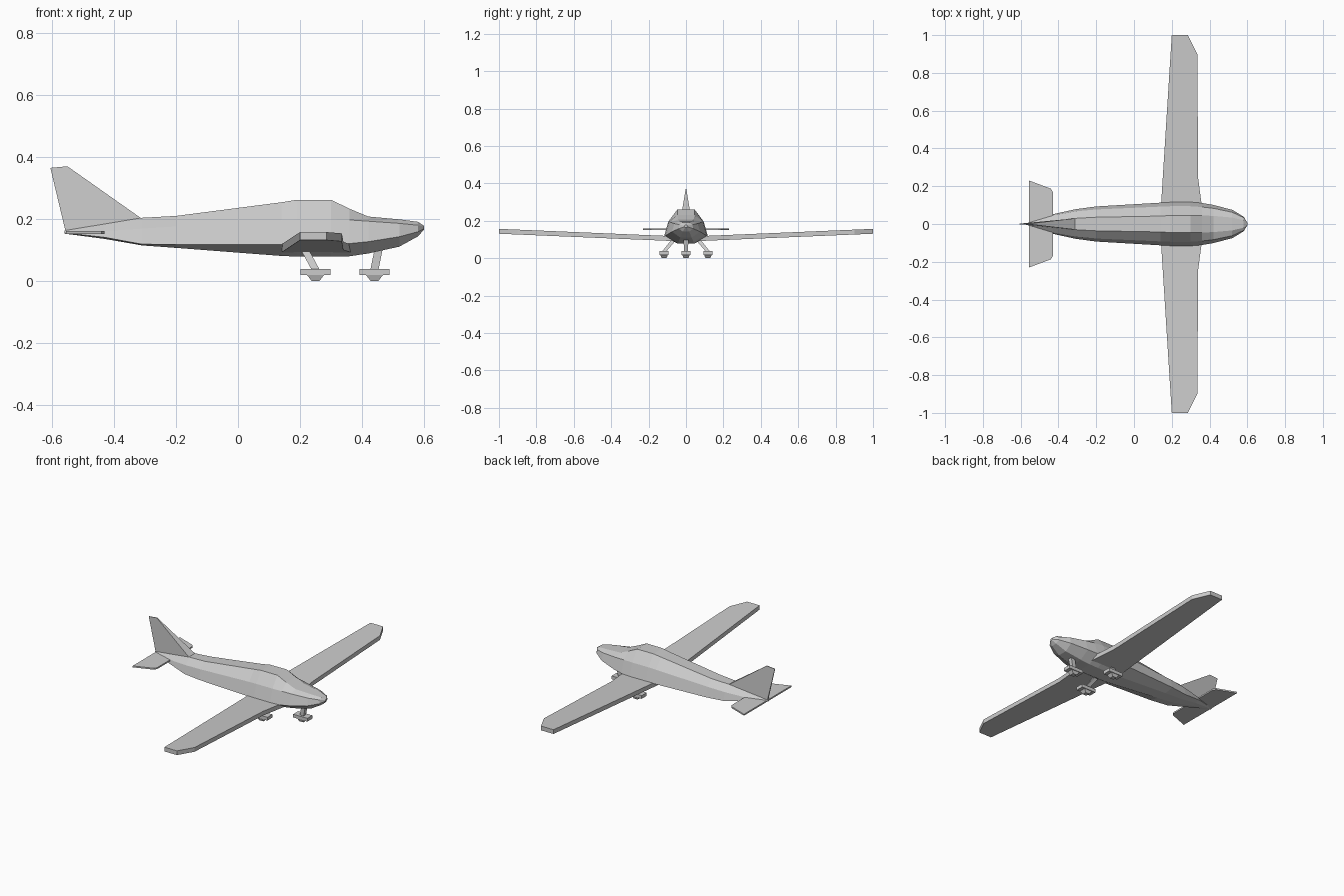
import bpy
import bmesh

cube = bpy.data.objects.get("Cube")
if cube:
    bpy.data.objects.remove(cube, do_unlink=True)

grey = bpy.data.materials.new("light grey paint")
grey.use_nodes = True
COLOUR = (0.6, 0.6, 0.6, 1)
grey.diffuse_color = COLOUR
grey.node_tree.nodes["Principled BSDF"].inputs["Base Color"].default_value = COLOUR


def loft(name, rings):
    """Join equal-length rings of points into a closed, flat-faced solid."""
    bm = bmesh.new()
    loops = [[bm.verts.new(p) for p in ring] for ring in rings]
    count = len(loops[0])
    for a, b in zip(loops, loops[1:]):
        for i in range(count):
            j = (i + 1) % count
            bm.faces.new((a[i], a[j], b[j], b[i]))
    bm.faces.new(loops[0])
    bm.faces.new(loops[-1])
    bmesh.ops.recalc_face_normals(bm, faces=bm.faces)
    mesh = bpy.data.meshes.new(name)
    bm.to_mesh(mesh)
    bm.free()
    mesh.materials.append(grey)
    obj = bpy.data.objects.new(name, mesh)
    bpy.context.scene.collection.objects.link(obj)
    return obj


def rectangle(x, y, z, half_x, half_y):
    return [(x + sx * half_x, y + sy * half_y, z)
            for sx, sy in ((-1, -1), (1, -1), (1, 1), (-1, 1))]


def fuselage_ring(x, bottom, chine, shoulder, top):
    """Each level is a (half width, height) pair."""
    levels = (bottom, chine, shoulder, top)
    right = [(x, -w, z) for w, z in levels]
    left = [(x, w, z) for w, z in reversed(levels)]
    return right + left


def plate(name, outline, drop):
    """Thicken a plan outline straight down."""
    return loft(name, [outline, [(x, y, z - drop) for x, y, z in outline]])


# Fuselage from tail to nose, including the raised cabin
stations = [
    (-0.56, (0.003, 0.152), (0.008, 0.155), (0.008, 0.158), (0.004, 0.162)),
    (-0.43, (0.02, 0.135), (0.052, 0.14), (0.045, 0.16), (0.018, 0.183)),
    (-0.31, (0.03, 0.114), (0.078, 0.118), (0.067, 0.168), (0.03, 0.203)),
    (-0.2, (0.035, 0.106), (0.093, 0.117), (0.077, 0.175), (0.036, 0.209)),
    (0.14, (0.045, 0.08), (0.113, 0.117), (0.092, 0.195), (0.042, 0.253)),
    (0.19, (0.045, 0.078), (0.116, 0.117), (0.094, 0.197), (0.045, 0.261)),
    (0.3, (0.045, 0.078), (0.117, 0.117), (0.094, 0.197), (0.046, 0.261)),
    (0.36, (0.045, 0.079), (0.111, 0.12), (0.09, 0.196), (0.045, 0.232)),
    (0.42, (0.04, 0.088), (0.101, 0.126), (0.083, 0.192), (0.043, 0.207)),
    (0.52, (0.03, 0.11), (0.075, 0.142), (0.062, 0.185), (0.034, 0.198)),
    (0.58, (0.017, 0.143), (0.039, 0.158), (0.034, 0.179), (0.02, 0.19)),
    (0.6, (0.003, 0.165), (0.008, 0.168), (0.008, 0.174), (0.004, 0.177)),
]
loft("fuselage", [fuselage_ring(*s) for s in stations])

# Tail fin, wide at its base and sharp at its tip
loft("tail_fin", [
    [(-0.555, -0.005, 0.155), (-0.31, -0.03, 0.2),
     (-0.31, 0.03, 0.2), (-0.555, 0.005, 0.155)],
    [(-0.605, -0.002, 0.364), (-0.55, -0.002, 0.369),
     (-0.55, 0.002, 0.369), (-0.605, 0.002, 0.364)],
])

for side, s in (("left", 1), ("right", -1)):
    # Wing with a swept tip corner and slight dihedral
    outline = [(0.14, 0.05), (0.2, 1.0), (0.285, 1.0), (0.335, 0.9),
               (0.34, 0.24), (0.365, 0.05)]
    plate(side + "_wing",
          [(x, s * y, 0.115 + 0.042 * y) for x, y in outline], 0.026)

    # Tailplane
    outline = [(-0.555, 0), (-0.555, 0.23), (-0.44, 0.187),
               (-0.43, 0.17), (-0.43, 0)]
    plate(side + "_tailplane", [(x, s * y, 0.16) for x, y in outline], 0.009)


def landing_gear(name, x, y, strut_x, strut_y):
    loft(name + "_fairing", [rectangle(x, y, z, 0.048, 0.024)
                             for z in (0.018, 0.038)])
    loft(name + "_wheel", [rectangle(x, y, 0, 0.013, 0.013),
                           rectangle(x, y, 0.018, 0.027, 0.02)])
    loft(name + "_strut", [rectangle(x, y, 0.036, 0.013, 0.011),
                           rectangle(strut_x, strut_y, 0.11, 0.013, 0.013)])


landing_gear("nose_gear", 0.44, 0, 0.455, 0)
landing_gear("left_gear", 0.25, 0.117, 0.21, 0.055)
landing_gear("right_gear", 0.25, -0.117, 0.21, -0.055)
